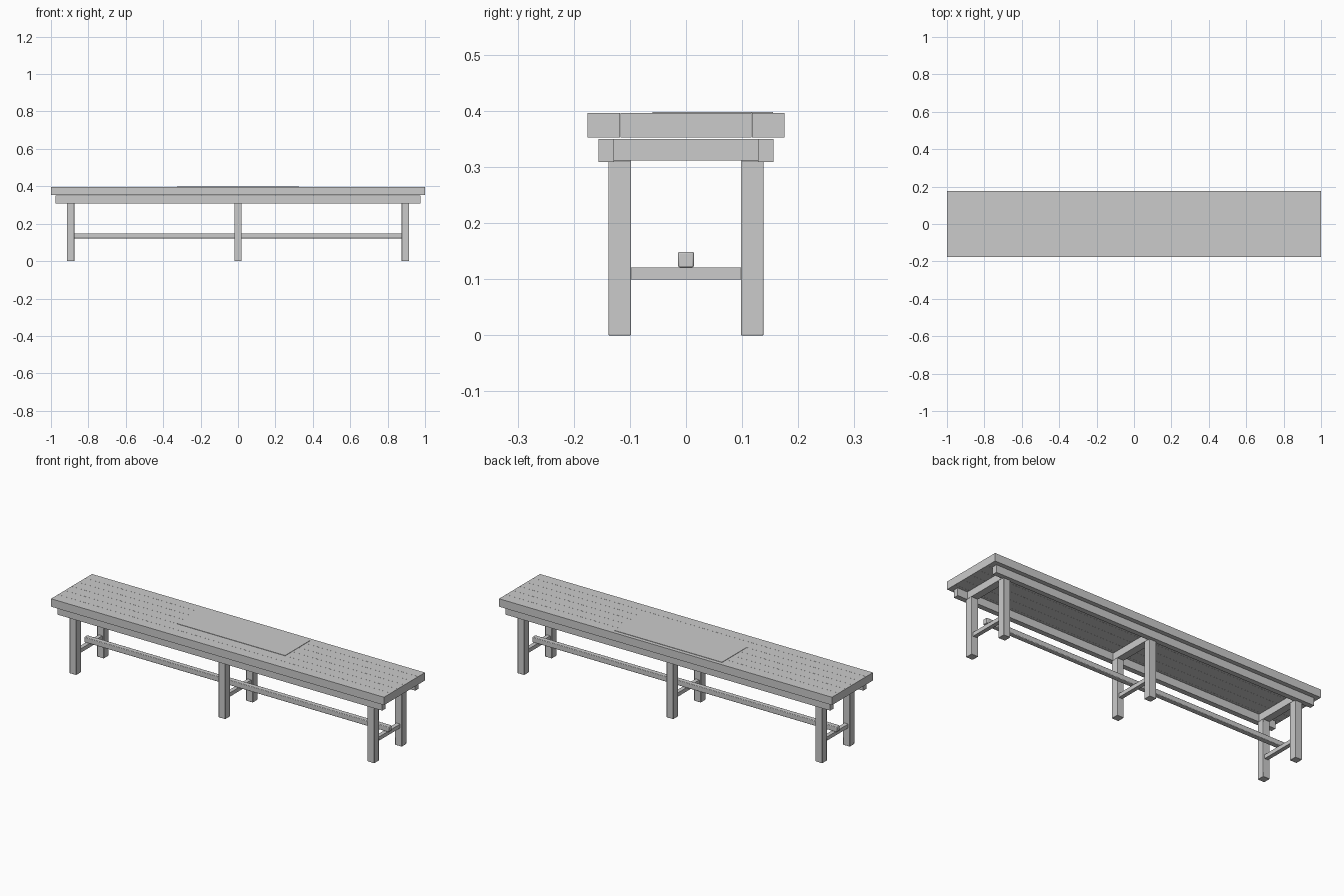
import bpy

if "Cube" in bpy.data.objects:
    bpy.data.objects.remove(bpy.data.objects["Cube"])


def box(name, x, y, z, bevel=0.0):
    """Box from (min, max) ranges on each axis, with optional rounded edges."""
    bpy.ops.mesh.primitive_cube_add(size=1)
    ob = bpy.context.object
    ob.name = name
    ob.location = [(r[0] + r[1]) / 2 for r in (x, y, z)]
    ob.scale = [r[1] - r[0] for r in (x, y, z)]
    bpy.ops.object.transform_apply(location=False, rotation=False, scale=True)
    if bevel:
        mod = ob.modifiers.new("soft_edges", 'BEVEL')
        mod.width = bevel
        mod.segments = 2
        bpy.ops.object.shade_smooth_by_angle()
    return ob


# Seat: six long planks with hairline seams
W, N, SEAM = 0.352, 6, 0.0006
pitch = W / N
for i in range(N):
    y0 = -W / 2 + i * pitch
    box(f"seat_plank_{i + 1}", (-1, 1), (y0 + SEAM / 2, y0 + pitch - SEAM / 2),
        (0.353, 0.396))

# Thin mat lying on the seat, off centre
box("seat_mat", (-0.325, 0.325), (-0.06, 0.155), (0.396, 0.398))

# Long side rails under the seat
for side, s in (("front", -1), ("back", 1)):
    box(f"{side}_rail", (-0.975, 0.975), sorted((s * 0.128, s * 0.156)),
        (0.309, 0.35))

# Three leg frames: legs, top bearer and low cross bar
for place, x in (("left", -0.895), ("middle", 0), ("right", 0.895)):
    for side, s in (("front", -1), ("back", 1)):
        box(f"{place}_{side}_leg", (x - 0.02, x + 0.02),
            sorted((s * 0.098, s * 0.138)), (0, 0.312), 0.0015)
    box(f"{place}_bearer", (x - 0.02, x + 0.02), (-0.129, 0.129), (0.312, 0.35))
    box(f"{place}_cross_bar", (x - 0.011, x + 0.011), (-0.099, 0.099), (0.1, 0.121))

# Long stretcher resting on the cross bars
box("long_stretcher", (-0.915, 0.915), (-0.014, 0.014), (0.121, 0.149), 0.003)
